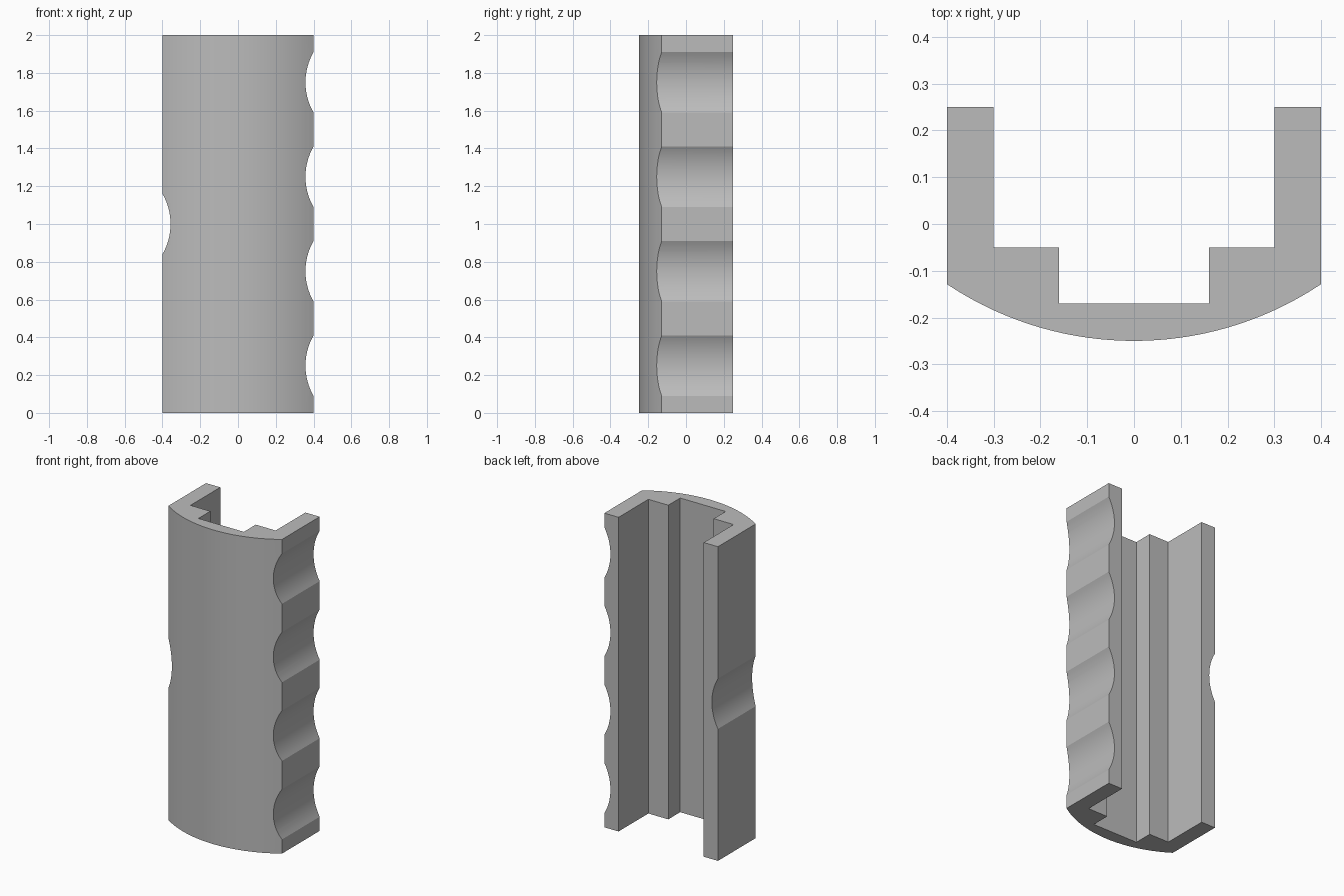
import bpy
import bmesh
from math import sqrt, radians
from mathutils import Matrix

cube = bpy.data.objects.get("Cube")
if cube:
    bpy.data.objects.remove(cube, do_unlink=True)

HEIGHT, HALF, BACK = 2.0, 0.4, 0.25
FRONT_RADIUS, NOTCH_RADIUS = 0.72, 0.32
ARC_STEPS = 32

grey = bpy.data.materials.new("plain grey")
grey.use_nodes = True
grey.diffuse_color = (0.5, 0.5, 0.5, 1)
grey.node_tree.nodes["Principled BSDF"].inputs["Base Color"].default_value = (0.5, 0.5, 0.5, 1)


def add_object(name, bm):
    bmesh.ops.recalc_face_normals(bm, faces=bm.faces)
    mesh = bpy.data.meshes.new(name)
    bm.to_mesh(mesh)
    bm.free()
    mesh.materials.append(grey)
    obj = bpy.data.objects.new(name, mesh)
    bpy.context.collection.objects.link(obj)
    return obj


# Channel outline: bowed front, then the stepped inside
profile = []
for i in range(ARC_STEPS + 1):
    x = HALF * (2 * i / ARC_STEPS - 1)
    profile.append((x, FRONT_RADIUS - BACK - sqrt(FRONT_RADIUS ** 2 - x ** 2)))
inside = [(HALF, BACK), (0.3, BACK), (0.3, -0.05), (0.16, -0.05), (0.16, -0.17)]
profile += inside + [(-x, y) for x, y in reversed(inside)]

# Grip body extruded to full height
bm = bmesh.new()
base = bm.faces.new([bm.verts.new((x, y, 0)) for x, y in profile])
top = bmesh.ops.extrude_face_region(bm, geom=[base])["geom"]
bmesh.ops.translate(bm, vec=(0, 0, HEIGHT),
                    verts=[v for v in top if isinstance(v, bmesh.types.BMVert)])
body = add_object("grip_body", bm)

# Finger notches on the left side, one thumb notch on the right
notch_x = HALF + sqrt(NOTCH_RADIUS ** 2 - 0.16 ** 2)
notches = [(notch_x, 0.25 + 0.5 * i) for i in range(4)] + [(-notch_x, 1.0)]
for i, (x, z) in enumerate(notches):
    bm = bmesh.new()
    bmesh.ops.create_cone(bm, cap_ends=True, segments=96, radius1=NOTCH_RADIUS,
                          radius2=NOTCH_RADIUS, depth=1,
                          matrix=Matrix.Translation((x, 0, z)) @ Matrix.Rotation(radians(90), 4, "X"))
    cutter = add_object(f"notch_cutter_{i + 1}", bm)
    cutter.hide_render = True
    cutter.hide_viewport = True
    cutter.display_type = "WIRE"
    cut = body.modifiers.new(f"notch_{i + 1}", "BOOLEAN")
    cut.operation = "DIFFERENCE"
    cut.solver = "EXACT"
    cut.object = cutter

# Bake the cuts, then smooth the curved faces
depsgraph = bpy.context.evaluated_depsgraph_get()
cut_mesh = bpy.data.meshes.new_from_object(body.evaluated_get(depsgraph))
body.modifiers.clear()
body.data = cut_mesh
for obj in [o for o in bpy.data.objects if o.name.startswith("notch_cutter")]:
    bpy.data.objects.remove(obj, do_unlink=True)
bpy.ops.object.select_all(action="DESELECT")
body.select_set(True)
bpy.context.view_layer.objects.active = body
bpy.ops.object.shade_smooth_by_angle(angle=radians(20))
